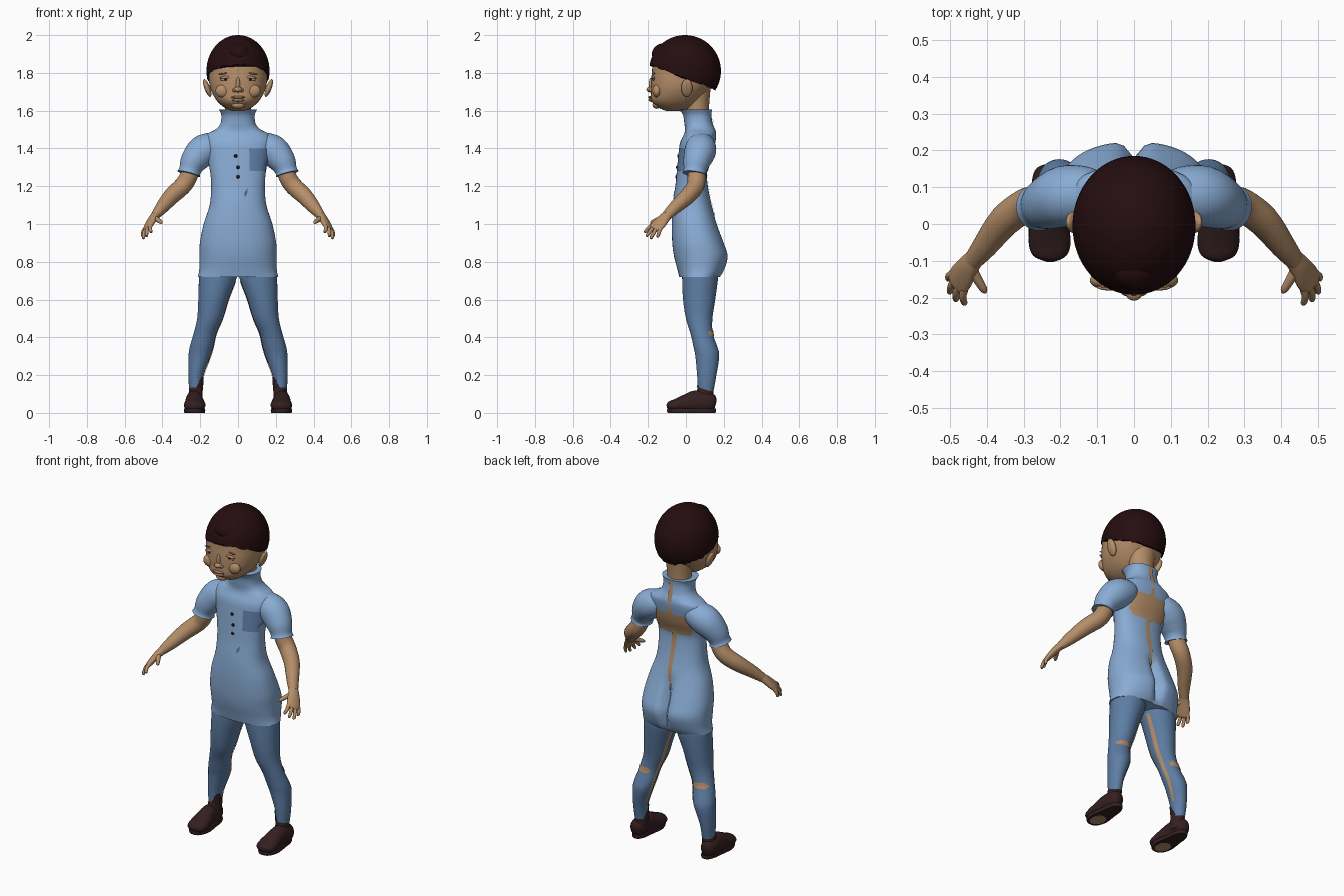
import bpy, bmesh, math, random
from mathutils import Vector, Matrix
from mathutils.bvhtree import BVHTree

random.seed(4)
if "Cube" in bpy.data.objects:
    bpy.data.objects.remove(bpy.data.objects["Cube"])


def material(name, r, g, b):
    m = bpy.data.materials.new(name)
    m.use_nodes = True
    m.diffuse_color = (r, g, b, 1)
    bsdf = next(n for n in m.node_tree.nodes if n.type == 'BSDF_PRINCIPLED')
    bsdf.inputs["Base Color"].default_value = (r, g, b, 1)
    return m


SKIN = material("skin", .46, .27, .14)
LIPS = material("lips", .33, .17, .10)
HAIR = material("dark hair", .018, .004, .005)
SHOE = material("shoe brown", .035, .014, .015)
SHIRT = material("light blue", .25, .41, .66)
TROUSERS = material("denim blue", .11, .205, .37)
POCKET = material("pocket blue", .12, .22, .41)
EYE = material("eye white", .5, .4, .32)


def finish(name, bm, mat, angle=50):
    bmesh.ops.recalc_face_normals(bm, faces=bm.faces)
    me = bpy.data.meshes.new(name)
    bm.to_mesh(me)
    bm.free()
    me.materials.append(mat)
    me.shade_smooth()
    me.set_sharp_from_angle(angle=math.radians(angle))
    ob = bpy.data.objects.new(name, me)
    bpy.context.collection.objects.link(ob)
    return ob


def spline(rows, sub):
    """Catmull-Rom interpolation through rows of numbers."""
    rows = [Vector(r) for r in rows]
    out = []
    for i in range(len(rows) - 1):
        a, b, c, d = (rows[max(0, min(len(rows) - 1, i + k))] for k in (-1, 0, 1, 2))
        for k in range(sub):
            t = k / sub
            out.append((b * 2 + (c - a) * t + (a * 2 - b * 5 + c * 4 - d) * t ** 2
                        + (b * 3 - a - c * 3 + d) * t ** 3) / 2)
    return out + [rows[-1]]


def loft(name, rows, mat, ref=None, power=2, seg=32, sub=4, side=1, rule=None):
    """Skin rings (x, y, z, r1, r2); level rings unless a ref direction is given."""
    bm = bmesh.new()
    rows = spline(rows, sub)
    pts = [Vector(r[:3]) for r in rows]
    rings = []
    for i, r in enumerate(rows):
        u, v = Vector((1, 0, 0)), Vector((0, 1, 0))
        if ref:
            t = (pts[min(i + 1, len(pts) - 1)] - pts[max(i - 1, 0)]).normalized()
            u = Vector(ref)
            u = (u - t * u.dot(t)).normalized()
            v = t.cross(u)
        ring = []
        for k in range(seg):
            a = math.tau * k / seg
            c, s = math.cos(a), math.sin(a)
            c = math.copysign(abs(c) ** (2 / power), c)
            s = math.copysign(abs(s) ** (2 / power), s)
            p = pts[i] + u * c * max(r[3], .001) + v * s * max(r[4], .001)
            if rule:
                rule(p)
            p.x *= side
            ring.append(bm.verts.new(p))
        rings.append(ring)
    for a, b in zip(rings, rings[1:]):
        for k in range(seg):
            n = (k + 1) % seg
            bm.faces.new((a[k], a[n], b[n], b[k]))
    bm.faces.new(rings[0])
    bm.faces.new(rings[-1])
    return finish(name, bm, mat)


def blob(name, loc, size, mat, tilt=0):
    bm = bmesh.new()
    bmesh.ops.create_uvsphere(bm, u_segments=24, v_segments=14, radius=1)
    bm.transform(Matrix.Translation(loc) @ Matrix.Rotation(tilt, 4, 'Y') @ Matrix.Diagonal((*size, 1)))
    return finish(name, bm, mat)


def tree(ob):
    me = ob.data
    return BVHTree.FromPolygons([v.co for v in me.vertices], [p.vertices for p in me.polygons])


def patch(name, host, rows, mat, aim, cols=8, sub=5, rough=0):
    """Thin sheet laid on a surface; rows are (offset, height, half width), aim is the cast direction."""
    bvh, aim, bm, grid = tree(host), Vector(aim), bmesh.new(), []
    for u, z, w in spline(rows, sub):
        line = []
        for k in range(cols + 1):
            j = random.uniform(-rough, rough) if k in (0, cols) else 0
            c = u + w * (2 * k / cols - 1) + j
            start = Vector((0, c, z)) if aim.x else Vector((c, -aim.y, z))
            hit, n, _, _ = bvh.ray_cast(start, aim)
            if hit is None:
                hit, n, _, _ = bvh.find_nearest(start)
            n = n if n.dot(aim) < 0 else -n
            line.append(bm.verts.new(hit + n * .004))
        grid.append(line)
    for a, b in zip(grid, grid[1:]):
        for k in range(cols):
            bm.faces.new((a[k], a[k + 1], b[k + 1], b[k]))
    ob = finish(name, bm, mat)
    if ob.data.polygons[0].normal.dot(aim) > 0:
        ob.data.flip_normals()
    return ob


# Shirt body with a cleft at the seat
def cleft(p):
    if p.y > .08 and .7 < p.z < 1.05:
        p.y -= .05 * math.exp(-(p.x / .022) ** 2) * math.sin((p.z - .7) / .35 * math.pi)


torso = loft("shirt_body", [
    (0, .073, .72, .213, .108), (0, .08, .76, .205, .125), (0, .08, .83, .205, .143),
    (0, .065, .9, .202, .137), (0, .045, 1, .182, .12), (0, .033, 1.1, .15, .103),
    (0, .03, 1.2, .142, .086), (0, .032, 1.28, .148, .08), (0, .05, 1.36, .165, .09),
    (0, .062, 1.43, .18, .093), (0, .075, 1.475, .165, .085), (0, .075, 1.5, .12, .08),
    (0, .067, 1.53, .094, .075), (0, .06, 1.575, .088, .075), (0, .052, 1.605, .1, .086)],
    SHIRT, power=2.3, seg=64, rule=cleft)
patch("chest_pocket", torso, [(.107, 1.28, .047), (.107, 1.34, .048), (.107, 1.4, .048)], POCKET, (0, 1, 0))
patch("back_opening", torso, [(0, .95, .006), (.004, 1.1, .013), (-.004, 1.3, .014), (0, 1.6, .012)],
      SKIN, (0, -1, 0), cols=4)
patch("back_skin", torso, [(0, 1.28, .1), (0, 1.34, .12), (0, 1.41, .11)], SKIN, (0, -1, 0), cols=20, rough=.01)
chest = tree(torso)
for i, (x, z) in enumerate([(-.012, 1.36), (0, 1.3), (0, 1.25)]):
    hit = chest.ray_cast(Vector((x, -1, z)), Vector((0, 1, 0)))[0]
    blob(f"button_{i}", hit, (.009, .006, .009), HAIR)

# Head and neck
loft("neck", [(0, .065, 1.5, .07, .06), (0, .06, 1.62, .07, .062), (0, .06, 1.76, .09, .075)], SKIN)
head = loft("head", [
    (0, -.06, 1.597, .03, .04), (0, -.058, 1.615, .07, .085), (0, -.055, 1.65, .11, .127),
    (0, -.036, 1.7, .14, .148), (0, -.018, 1.75, .153, .166), (0, -.01, 1.8, .155, .17),
    (0, -.005, 1.87, .148, .162), (0, 0, 1.95, .08, .09)], SKIN, power=2.3, seg=48)
face = tree(head)


def on_face(x, z, out=0):
    return face.ray_cast(Vector((x, -1, z)), Vector((0, 1, 0)))[0] + Vector((0, -out, 0))


blob("nose_tip", on_face(0, 1.712, .004), (.022, .02, .015), SKIN)
blob("nose_bridge", on_face(0, 1.74), (.011, .012, .035), SKIN)
blob("upper_lip", on_face(0, 1.671), (.036, .014, .008), LIPS)
blob("lower_lip", on_face(0, 1.656), (.031, .014, .009), LIPS)
blob("chin", on_face(0, 1.63, -.01), (.035, .022, .02), SKIN)
for s, label in ((1, "left"), (-1, "right")):
    blob(label + "_nostril", on_face(s * .018, 1.708), (.012, .012, .01), SKIN)
    blob(label + "_cheek", on_face(s * .08, 1.705, -.012), (.04, .024, .035), SKIN)
    blob(label + "_upper_lid", on_face(s * .066, 1.776), (.034, .009, .007), SKIN, s * .1)
    blob(label + "_eye", on_face(s * .066, 1.766), (.028, .005, .007), EYE, s * .1)
    blob(label + "_iris", on_face(s * .066, 1.766, .003), (.008, .004, .006), HAIR)
    blob(label + "_brow", on_face(s * .068, 1.797), (.036, .004, .004), LIPS, s * .1)
    blob(label + "_ear", (s * .163, .005, 1.72), (.015, .03, .05), SKIN, s * .35)

# Hair cap, cut on a slope from the forehead to the nape
bm = bmesh.new()
bmesh.ops.create_uvsphere(bm, u_segments=64, v_segments=40, radius=1)
bm.transform(Matrix.Translation((0, -.005, 1.81)) @ Matrix.Diagonal((.167, .19, .19, 1)))
bmesh.ops.bisect_plane(bm, geom=bm.verts[:] + bm.edges[:] + bm.faces[:], plane_co=(0, 0, 1.77),
                       plane_no=(0, .38, 1), clear_inner=True)
rim = [e for e in bm.edges if e.is_boundary]
for v in {v for e in rim for v in e.verts}:
    v.co.z += random.uniform(-.006, .006)
bmesh.ops.holes_fill(bm, edges=rim, sides=0)
finish("hair", bm, HAIR)
blob("hair_lock", (.005, -.118, 1.9), (.07, .062, .055), HAIR, .3)

HAND = (-.5, -.8, .25)
TIPS = [(.505, -.15, .93), (.502, -.187, .922), (.485, -.208, .935), (.46, -.218, .955)]
for s, label in ((1, "left"), (-1, "right")):
    # Sleeve and arm
    loft(label + "_sleeve", [(.09, .08, 1.415, .06, .06), (.13, .08, 1.41, .077, .075), (.188, .075, 1.385, .083, .084),
         (.235, .057, 1.33, .072, .071), (.254, .048, 1.285, .06, .058), (.26, .045, 1.265, .064, .062)],
         SHIRT, ref=(0, 1, 0), side=s)
    loft(label + "_arm", [(.24, .055, 1.32, .045, .045), (.262, .056, 1.25, .047, .047), (.295, .05, 1.2, .046, .047),
         (.352, .008, 1.147, .043, .044), (.405, -.06, 1.085, .034, .034), (.438, -.1, 1.045, .027, .023)],
         SKIN, ref=(0, 1, 0), side=s, seg=24)
    # Hand
    loft(label + "_palm", [(.43, -.09, 1.055, .026, .022), (.45, -.115, 1.03, .032, .021),
         (.468, -.142, 1.0, .039, .018), (.482, -.165, .975, .036, .013), (.485, -.17, .97, .015, .005)],
         SKIN, ref=HAND, side=s, seg=20)
    for i, tip in enumerate(TIPS):
        base = Vector((.475, -.155, .987)) + Vector(HAND) * (i - 1.5) * .019
        tip = Vector(tip)
        mid = base.lerp(tip, .5) + Vector((.005, 0, .004))
        end = base.lerp(tip, .93)
        loft(f"{label}_finger_{i}", [(*base, .011, .011), (*mid, .01, .01), (*end, .008, .008), (*tip, .002, .002)],
             SKIN, ref=HAND, side=s, seg=12)
    loft(label + "_thumb", [(.445, -.115, 1.035, .016, .016), (.425, -.15, 1.022, .013, .013),
         (.408, -.178, 1.01, .01, .01), (.403, -.188, 1.003, .002, .002)], SKIN, ref=(0, 0, 1), side=s, seg=12)
    # Trouser leg with worn openings
    leg = loft(label + "_trouser_leg", [
        (.224, .105, .115, .034, .041), (.222, .11, .2, .041, .051), (.204, .113, .3, .058, .063),
        (.193, .103, .35, .062, .063), (.175, .083, .42, .06, .059), (.148, .07, .5, .068, .07),
        (.13, .07, .6, .08, .085), (.106, .075, .72, .1, .095), (.105, .075, .78, .09, .09)],
        TROUSERS, side=s, seg=40)
    patch(label + "_knee_opening", leg, [(s * .185, .405, .038), (s * .185, .42, .042), (s * .18, .438, .03)],
          SKIN, (0, -1, 0), rough=.005)
    patch(label + "_inseam_opening", leg, [(.12, .2, .005), (.125, .32, .01), (.1, .42, .01), (.095, .55, .012),
          (.1, .7, .01)], SKIN, (s, 0, 0), cols=4)
    patch(label + "_shoe_tongue", leg, [(.09, .118, .035), (.085, .15, .028), (.08, .19, .006)], SHOE, (s, 0, 0))

    # Shoe, flat underneath
    def flatten(p):
        p.z = max(p.z, .012)

    loft(label + "_ankle", [(.228, .1, .04, .042, .05), (.225, .1, .1, .037, .045), (.223, .103, .135, .034, .041)],
         SHOE, side=s)
    loft(label + "_shoe", [(.236, .157, .045, .012, .02), (.236, .145, .048, .034, .044), (.234, .11, .055, .044, .055),
         (.232, .05, .058, .046, .06), (.23, 0, .05, .052, .048), (.229, -.05, .04, .057, .035),
         (.228, -.085, .034, .046, .027), (.228, -.1, .03, .015, .012)], SHOE, ref=(1, 0, 0), side=s, rule=flatten)

    def waist(p):
        p.x += (.23 - p.x) * .22 * max(0, min(1, (p.y + .02) / .08))

    loft(label + "_sole", [(.23, .03, 0, .057, .126), (.23, .03, .011, .06, .13), (.23, .03, .022, .058, .128)],
         SHOE, power=2.6, sub=2, side=s, rule=waist)
    loft(label + "_sole_wear", [(.23, -.03, -.001, .04, .05), (.23, -.03, .003, .04, .05)], SKIN, sub=1, side=s)
